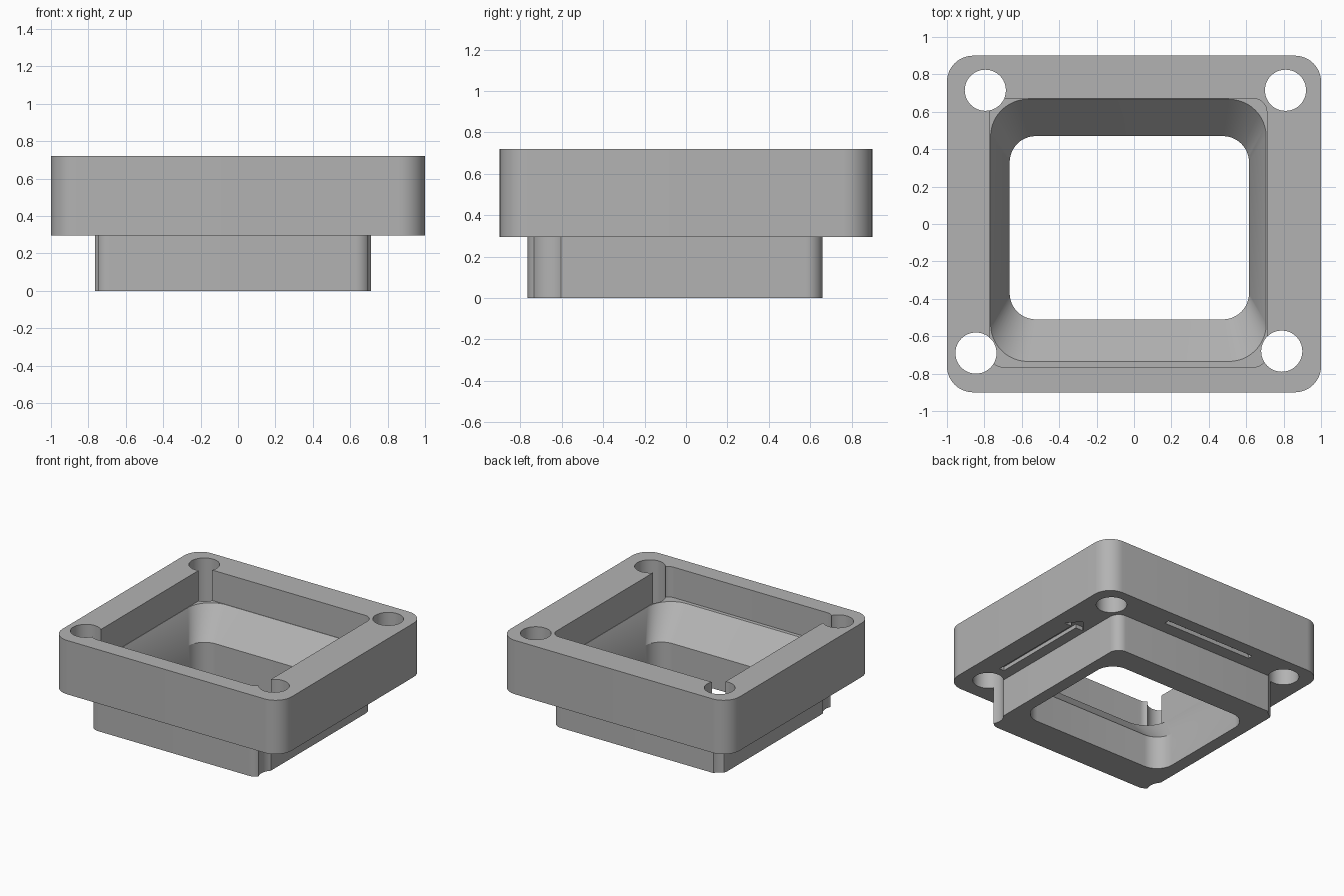
import bpy, bmesh, math

default = bpy.data.objects.get("Cube")
if default:
    bpy.data.objects.remove(default, do_unlink=True)

grey = bpy.data.materials.new("plain grey")
grey.use_nodes = True
colour = (0.45, 0.45, 0.45, 1)
grey.diffuse_color = colour
grey.node_tree.nodes["Principled BSDF"].inputs["Base Color"].default_value = colour


def rounded_rect(x0, x1, y0, y1, r, steps=12):
    """Counter-clockwise outline with rounded corners."""
    pts = []
    corners = [(x1 - r, y1 - r), (x0 + r, y1 - r), (x0 + r, y0 + r), (x1 - r, y0 + r)]
    for i, (cx, cy) in enumerate(corners):
        for s in range(steps + 1):
            a = math.pi / 2 * (i + s / steps)
            pts.append((cx + r * math.cos(a), cy + r * math.sin(a)))
    return pts


def circle(cx, cy, r, n=48):
    return [(cx + r * math.cos(2 * math.pi * i / n),
             cy + r * math.sin(2 * math.pi * i / n)) for i in range(n)]


def loft(name, sections):
    """Closed solid through (outline, z) sections listed from low to high."""
    bm = bmesh.new()
    rings = [[bm.verts.new((x, y, z)) for x, y in outline] for outline, z in sections]
    for low, high in zip(rings, rings[1:]):
        for i in range(len(low)):
            j = (i + 1) % len(low)
            bm.faces.new((low[i], low[j], high[j], high[i]))
    bm.faces.new(rings[0][::-1])
    bm.faces.new(rings[-1])
    mesh = bpy.data.meshes.new(name)
    bm.to_mesh(mesh)
    bm.free()
    mesh.materials.append(grey)
    obj = bpy.data.objects.new(name, mesh)
    bpy.context.collection.objects.link(obj)
    return obj


def prism(name, outline, z0, z1):
    return loft(name, [(outline, z0), (outline, z1)])


def combine(target, tool, operation):
    """Apply a boolean and remove the helper."""
    tool.hide_render = True
    bpy.ops.object.select_all(action='DESELECT')
    bpy.context.view_layer.objects.active = target
    target.select_set(True)
    mod = target.modifiers.new(operation.title(), 'BOOLEAN')
    mod.operation, mod.object, mod.solver = operation, tool, 'EXACT'
    bpy.ops.object.modifier_apply(modifier=mod.name)
    bpy.data.objects.remove(tool, do_unlink=True)


# Wide flange with the narrower spigot below it
BASE, TOP = 0.295, 0.72
body = prism("flange_body", rounded_rect(-1, 1, -0.9, 0.9, 0.14), BASE, TOP)
spigot = prism("spigot", rounded_rect(-0.765, 0.71, -0.765, 0.66, 0.08), 0, 0.4)
combine(body, spigot, 'UNION')

# Straight-walled upper pocket
pocket = prism("pocket", rounded_rect(-0.77, 0.71, -0.765, 0.67, 0.07), 0.48, 0.9)
combine(body, pocket, 'DIFFERENCE')

# Funnel narrowing to the lower opening
mouth = rounded_rect(-0.767, 0.707, -0.735, 0.667, 0.2)
throat = rounded_rect(-0.665, 0.615, -0.51, 0.47, 0.14)
funnel = loft("funnel", [(throat, -0.1), (throat, 0.26), (mouth, 0.48), (mouth, 0.55)])
combine(body, funnel, 'DIFFERENCE')

# Corner bolt holes, running the full height and notching the spigot
for x, y in [(-0.795, 0.715), (0.81, 0.715), (-0.845, -0.69), (0.79, -0.68)]:
    combine(body, prism("bolt_hole", circle(x, y, 0.11), -0.1, 0.9), 'DIFFERENCE')

# Grooves in the underside of the flange: an arrow and a plain bar
arrow = [(0.795, -0.5), (0.835, -0.5), (0.835, 0.3), (0.9, 0.3),
         (0.81, 0.4), (0.73, 0.3), (0.795, 0.3)]
bar = [(-0.43, 0.76), (0.35, 0.76), (0.35, 0.8), (-0.43, 0.8)]
for outline in (arrow, bar):
    combine(body, prism("groove", outline, BASE - 0.05, BASE + 0.03), 'DIFFERENCE')

# Smooth curved walls, crisp edges
bpy.ops.object.select_all(action='DESELECT')
body.select_set(True)
bpy.context.view_layer.objects.active = body
bpy.ops.object.shade_smooth_by_angle(angle=math.radians(25))
